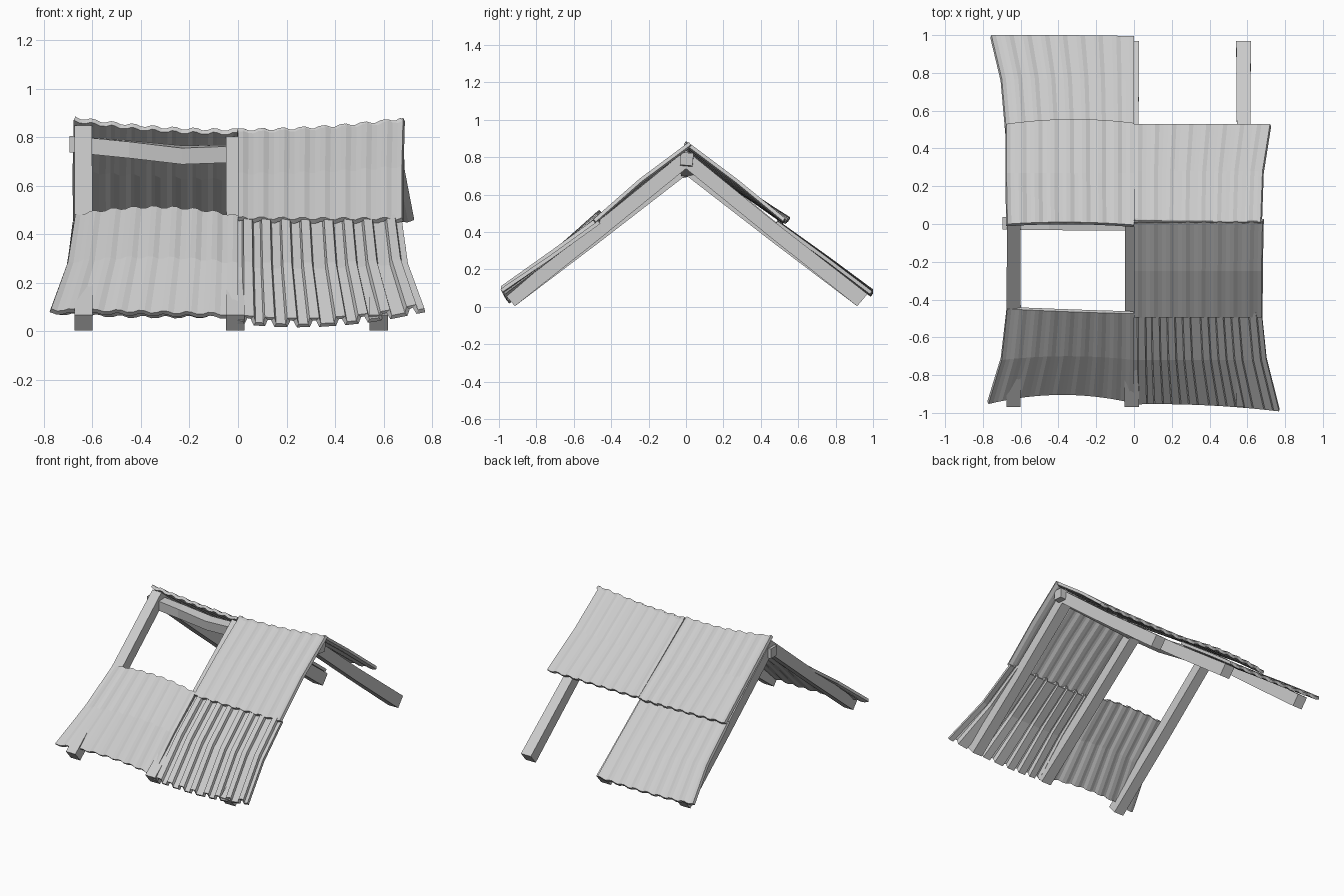
import bpy, bmesh, math
from mathutils import Vector

if "Cube" in bpy.data.objects:
    bpy.data.objects.remove(bpy.data.objects["Cube"])


def make_object(name, bm):
    mesh = bpy.data.meshes.new(name)
    bm.to_mesh(mesh)
    bm.free()
    obj = bpy.data.objects.new(name, mesh)
    bpy.context.collection.objects.link(obj)
    return obj


def loft_beam(name, rings):
    """Timber: a chain of four-sided rings with capped ends."""
    bm = bmesh.new()
    loops = [[bm.verts.new(p) for p in ring] for ring in rings]
    for a, b in zip(loops, loops[1:]):
        for i in range(4):
            j = (i + 1) % 4
            bm.faces.new((a[i], a[j], b[j], b[i]))
    bm.faces.new(loops[0])
    bm.faces.new(loops[-1])
    bmesh.ops.recalc_face_normals(bm, faces=bm.faces)
    return make_object(name, bm)


def quad(a, m, b, t):
    """Curve through a, m, b at t = 0, 0.5, 1."""
    return a * (1 - t) * (1 - 2 * t) + m * 4 * t * (1 - t) + b * t * (2 * t - 1)


def sheet(name, rows, profile, thickness=0.02):
    """Bent sheet; each row is (outer x, (y in/mid/out), (z in/mid/out))."""
    bm = bmesh.new()
    grid = []
    for xo, ys, zs in rows:
        grid.append([bm.verts.new((xo * t, quad(*ys, t), quad(*zs, t) + h))
                     for t, h in profile])
    for r0, r1 in zip(grid, grid[1:]):
        for i in range(len(r0) - 1):
            bm.faces.new((r0[i], r0[i + 1], r1[i + 1], r1[i]))
    bm.normal_update()
    flip = [f for f in bm.faces if f.normal.z < 0]
    bmesh.ops.reverse_faces(bm, faces=flip)
    obj = make_object(name, bm)
    mod = obj.modifiers.new("thickness", "SOLIDIFY")
    mod.thickness = thickness
    mod.offset = -1
    return obj


# corrugation profiles: gentle waves and raised ribs
wave = [(i / 32, 0.006 * math.sin(i * math.pi / 2 + 0.6)) for i in range(33)]
ribs = [(0, 0)]
for c in (0.06, 0.17, 0.29, 0.41, 0.55, 0.67, 0.79, 0.93):
    ribs += [(c - 0.035, 0), (c - 0.026, 0.024), (c + 0.026, 0.024), (c + 0.035, 0)]
ribs.append((1, 0))

# rafter pairs
for label, x, apex in (("left", -0.637, 0.745), ("middle", -0.012, 0.70), ("right", 0.58, 0.735)):
    for side, s in (("front", -1), ("back", 1)):
        rings = []
        for t, bow in ((0, 0), (0.5, -0.004), (1, 0)):
            y, z, w = 0.915 * t, apex * (1 - t) + 0.003 + bow, 0.037 + 0.002 * math.sin(7 * t + x)
            # ridge end is mitred, eave end is cut square
            dy, dz = 0.055 * t, 0.1 - 0.035 * t
            if t == 0.5:
                dy, dz = 0.0, 0.1
            rings.append([(x - w, s * y, z), (x + w, s * y, z),
                          (x + w, s * (y + dy), z + dz), (x - w, s * (y + dy), z + dz)])
        loft_beam(f"{side}_{label}_rafter", rings)

# sagging ridge beam, twisted slightly at the middle
rings = []
for x, z, roll in ((-0.695, 0.772, 0), (-0.45, 0.75, 4), (-0.23, 0.727, 9), (0.0, 0.733, 5), (0.66, 0.79, -5)):
    r = [Vector((0.048 * math.cos(math.radians(45 + 90 * k + roll)),
                 0.048 * math.sin(math.radians(45 + 90 * k + roll)))) for k in range(4)]
    rings.append([(x, p.x + 0.004, z + p.y) for p in r])
loft_beam("ridge_beam", rings)

# upper sheets
sheet("front_right_upper_sheet", [
    (0.68, (0.02, 0.015, 0.015), (0.832, 0.843, 0.877)),
    (0.675, (-0.25, -0.25, -0.25), (0.65, 0.658, 0.68)),
    (0.675, (-0.495, -0.495, -0.495), (0.468, 0.465, 0.465))], wave)
sheet("back_right_upper_sheet", [
    (0.67, (0.01, 0.01, 0.01), (0.832, 0.843, 0.877)),
    (0.68, (0.28, 0.28, 0.28), (0.64, 0.65, 0.675)),
    (0.72, (0.53, 0.53, 0.53), (0.465, 0.465, 0.47))], wave)
sheet("back_left_upper_sheet", [
    (-0.67, (-0.005, 0.01, 0.0), (0.832, 0.843, 0.882)),
    (-0.675, (0.27, 0.27, 0.27), (0.64, 0.655, 0.675)),
    (-0.675, (0.535, 0.555, 0.53), (0.46, 0.475, 0.465))], wave)

# lower sheets flaring at the eaves
sheet("back_left_lower_sheet", [
    (-0.675, (0.49, 0.49, 0.49), (0.455, 0.45, 0.46)),
    (-0.70, (0.77, 0.77, 0.77), (0.25, 0.25, 0.26)),
    (-0.755, (0.995, 1.0, 1.0), (0.08, 0.075, 0.09))], wave)
sheet("front_left_lower_sheet", [
    (-0.67, (-0.475, -0.465, -0.45), (0.475, 0.513, 0.48)),
    (-0.70, (-0.72, -0.70, -0.72), (0.28, 0.305, 0.285)),
    (-0.77, (-0.95, -0.905, -0.953), (0.07, 0.082, 0.09))], wave)
sheet("front_right_lower_sheet", [
    (0.675, (-0.47, -0.47, -0.47), (0.458, 0.452, 0.46)),
    (0.70, (-0.72, -0.72, -0.72), (0.265, 0.26, 0.28)),
    (0.768, (-0.955, -0.96, -0.992), (0.045, 0.035, 0.095))], ribs)
